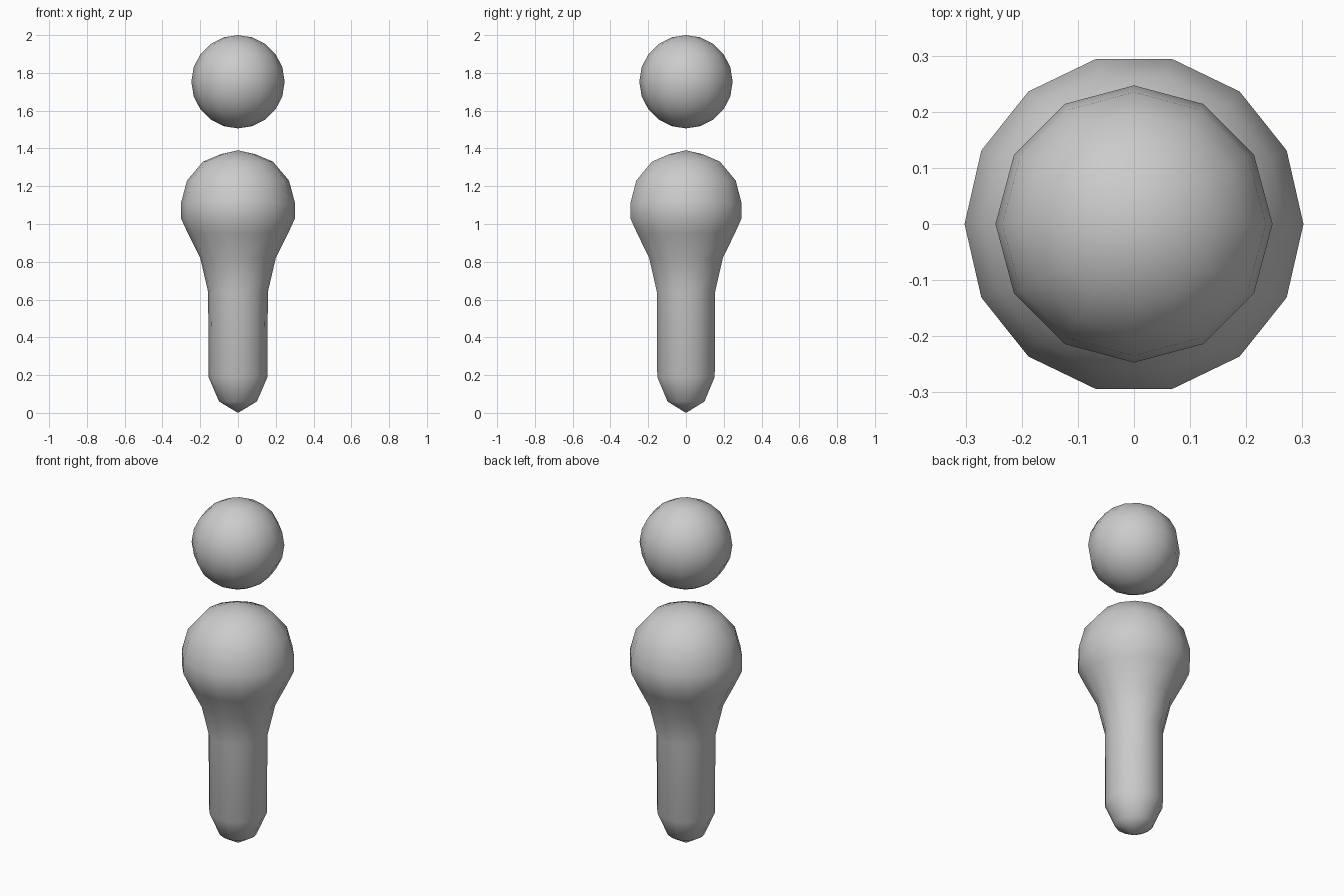
import bpy, bmesh, math

if "Cube" in bpy.data.objects:
    bpy.data.objects.remove(bpy.data.objects["Cube"])


def lathe(name, profile, sides):
    """Revolve (radius, z) points around z; the end points are poles."""
    bm = bmesh.new()
    bottom = bm.verts.new((0, 0, profile[0][1]))
    rings = []
    for r, z in profile[1:-1]:
        rings.append([bm.verts.new((r * math.cos(2 * math.pi * i / sides),
                                    r * math.sin(2 * math.pi * i / sides), z))
                      for i in range(sides)])
    top = bm.verts.new((0, 0, profile[-1][1]))
    for i in range(sides):
        j = (i + 1) % sides
        bm.faces.new((bottom, rings[0][j], rings[0][i]))
        for a, b in zip(rings, rings[1:]):
            bm.faces.new((a[i], a[j], b[j], b[i]))
        bm.faces.new((rings[-1][i], rings[-1][j], top))
    for f in bm.faces:
        f.smooth = True
    mesh = bpy.data.meshes.new(name)
    bm.to_mesh(mesh)
    bm.free()
    obj = bpy.data.objects.new(name, mesh)
    bpy.context.collection.objects.link(obj)
    return obj


# Body: rounded leg column blending into a bulbous torso
lathe("body", [(0, 0), (0.10, 0.06), (0.156, 0.19), (0.158, 0.64),
               (0.20, 0.82), (0.265, 0.95), (0.302, 1.03), (0.302, 1.11),
               (0.27, 1.23), (0.185, 1.33), (0.09, 1.37), (0, 1.39)], 14)

# Head: floating ball
R, CZ, STEPS = 0.247, 1.753, 10
lathe("head", [(R * math.sin(math.pi * k / STEPS),
                CZ - R * math.cos(math.pi * k / STEPS))
               for k in range(STEPS + 1)], 12)
